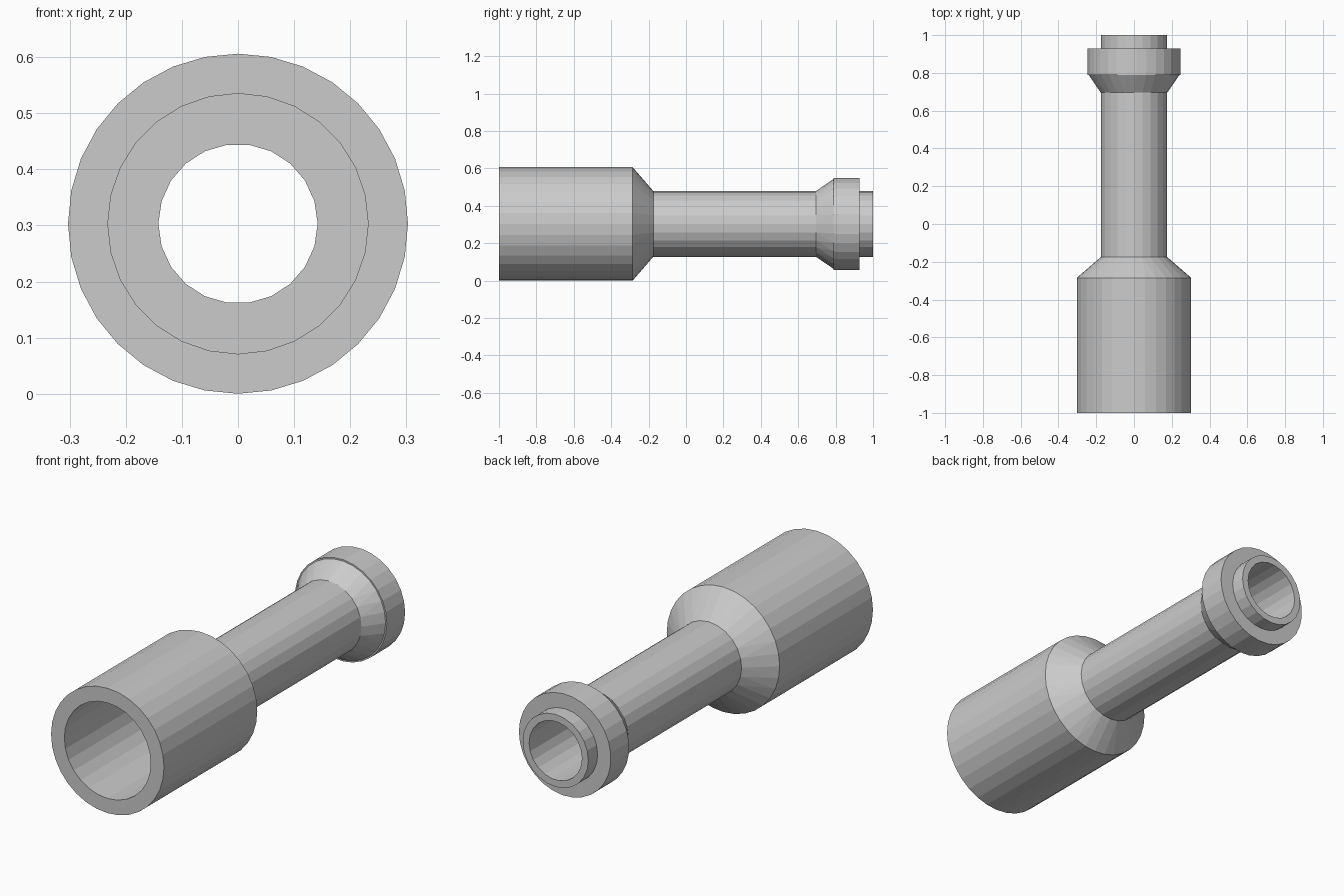
import bpy, bmesh, math

if "Cube" in bpy.data.objects:
    bpy.data.objects.remove(bpy.data.objects["Cube"])

AXIS_Z = 0.303

# Closed wall profile: (y, radius, facets)
profile = [
    # outside: socket, taper, neck, collar, spigot
    (-1.0, 0.303, 32), (-0.285, 0.303, 32), (-0.175, 0.176, 24),
    (0.695, 0.176, 24), (0.788, 0.240, 29), (0.788, 0.247, 29),
    (0.928, 0.247, 29), (0.928, 0.176, 24), (1.0, 0.176, 24),
    # inside: narrow bore, flat step, wide bore
    (1.0, 0.142, 22), (-0.285, 0.142, 22),
    (-0.285, 0.232, 28), (-1.0, 0.232, 28),
]


def ring(bm, y, r, n):
    return [bm.verts.new((r * math.cos(math.tau * i / n), y,
                          AXIS_Z + r * math.sin(math.tau * i / n)))
            for i in range(n)]


def bridge(bm, a, b):
    """Join two rings, even when their facet counts differ."""
    na, nb = len(a), len(b)
    i = j = 0
    while i < na or j < nb:
        ta, tb = (i + 1) * nb, (j + 1) * na
        p, q = a[i % na], b[j % nb]
        if ta == tb:
            bm.faces.new((p, a[(i + 1) % na], b[(j + 1) % nb], q))
            i, j = i + 1, j + 1
        elif ta < tb:
            bm.faces.new((p, a[(i + 1) % na], q))
            i += 1
        else:
            bm.faces.new((p, b[(j + 1) % nb], q))
            j += 1


# Hollow stepped pipe reducer
bm = bmesh.new()
rings = [ring(bm, *p) for p in profile]
for k in range(len(rings)):
    bridge(bm, rings[k], rings[(k + 1) % len(rings)])
bmesh.ops.recalc_face_normals(bm, faces=bm.faces[:])
mesh = bpy.data.meshes.new("pipe_reducer")
bm.to_mesh(mesh)
bm.free()
bpy.context.collection.objects.link(bpy.data.objects.new("pipe_reducer", mesh))
